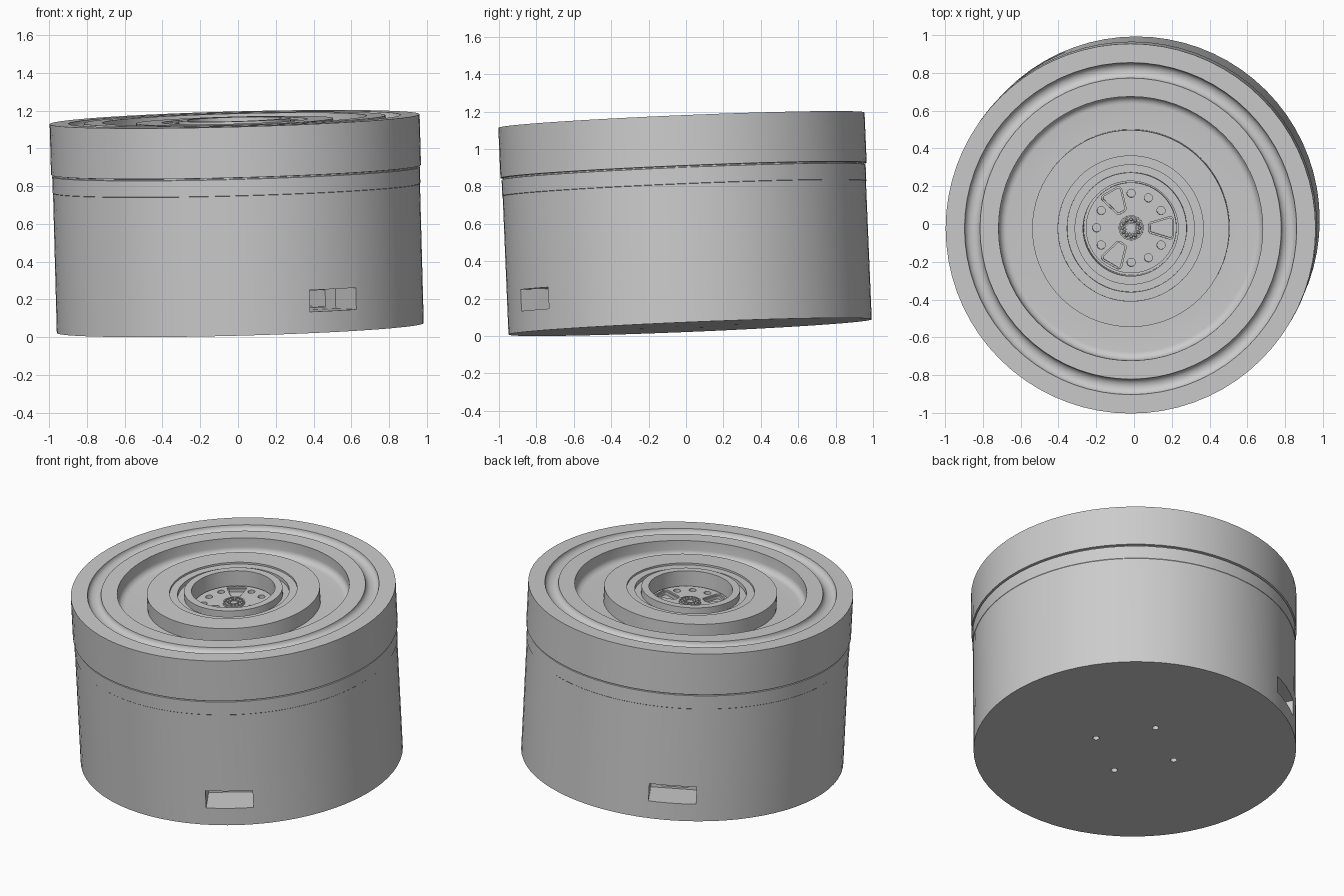
import bpy, bmesh
from math import cos, sin, pi, radians
from mathutils import Matrix, Vector

cube = bpy.data.objects.get("Cube")
if cube:
    bpy.data.objects.remove(cube)

grey = bpy.data.materials.new("plain grey")
grey.use_nodes = True
grey.diffuse_color = (0.6, 0.6, 0.6, 1)
grey.node_tree.nodes["Principled BSDF"].inputs["Base Color"].default_value = (0.6, 0.6, 0.6, 1)

SIDES = 72
H = 1.107          # housing height along its own axis
FLOOR = H - 0.13   # floor of the central well


def make(name, bm):
    bmesh.ops.recalc_face_normals(bm, faces=bm.faces)
    mesh = bpy.data.meshes.new(name)
    bm.to_mesh(mesh)
    bm.free()
    mesh.materials.append(grey)
    obj = bpy.data.objects.new(name, mesh)
    bpy.context.collection.objects.link(obj)
    return obj


def lathe(name, profile, sides=SIDES):
    """Solid of revolution; the profile starts and ends on the axis."""
    bm = bmesh.new()
    rings = []
    for r, z in profile:
        if r == 0:
            rings.append([bm.verts.new((0, 0, z))] * sides)
        else:
            rings.append([bm.verts.new((r * cos(2 * pi * i / sides), r * sin(2 * pi * i / sides), z))
                          for i in range(sides)])
    for a, b in zip(rings, rings[1:]):
        for i in range(sides):
            j = (i + 1) % sides
            bm.faces.new(dict.fromkeys((a[i], a[j], b[j], b[i])))
    return make(name, bm)


def prism(name, outline, z0, z1):
    """Upright prism over a 2D outline."""
    bm = bmesh.new()
    face = bm.faces.new([bm.verts.new((x, y, z0)) for x, y in outline])
    top = bmesh.ops.extrude_face_region(bm, geom=[face])["geom"]
    bmesh.ops.translate(bm, vec=(0, 0, z1 - z0),
                        verts=[v for v in top if isinstance(v, bmesh.types.BMVert)])
    return make(name, bm)


def circle(cx, cy, r, n=16):
    return [(cx + r * cos(2 * pi * i / n), cy + r * sin(2 * pi * i / n)) for i in range(n)]


def turn(points, angle):
    c, s = cos(angle), sin(angle)
    return [(x * c - y * s, x * s + y * c) for x, y in points]


def cut(obj, cutters):
    """Subtract the cutters one after another and bake the result."""
    for c in cutters:
        c.hide_render = True
        mod = obj.modifiers.new("cut", 'BOOLEAN')
        mod.operation, mod.solver, mod.object = 'DIFFERENCE', 'EXACT', c
    bpy.context.view_layer.update()
    baked = bpy.data.meshes.new_from_object(obj.evaluated_get(bpy.context.evaluated_depsgraph_get()))
    obj.modifiers.clear()
    obj.data = baked
    for c in cutters:
        bpy.data.objects.remove(c)


def channel(r_out, r_in, depth, steps=10):
    """Half-round groove between two radii of the top face."""
    mid, half = (r_out + r_in) / 2, (r_out - r_in) / 2
    return [(mid + half * cos(pi * i / steps), H - depth * sin(pi * i / steps))
            for i in range(steps + 1)]


# Housing: side with a seam, then the concentric rings of the top
side = [(0, 0), (0.972, 0), (0.972, 0.74), (0.974, 0.742), (0.974, 0.828),
        (0.966, 0.83), (0.966, 0.836), (0.98, 0.838), (0.98, H)]
gutter = [(0.70, H)] + [(0.70 - 0.042 * (1 - cos(a)), H - 0.06 - 0.042 * sin(a))
                        for a in [pi / 2 * i / 6 for i in range(7)]]
inner = [(0.522, H - 0.102), (0.522, H - 0.008), (0.385, H - 0.008), (0.385, H - 0.02),
         (0.337, H - 0.02), (0.337, H - 0.045), (0.297, H - 0.045), (0.297, H),
         (0.252, H), (0.252, FLOOR), (0, FLOOR)]
housing = lathe("housing", side + channel(0.88, 0.798, 0.035) + gutter + inner)

cutters = []
# Side ports on opposite sides, each with a narrower socket behind
for angle in (radians(-59), radians(121)):
    for half_width, reach, z0, z1 in ((0.143, 0.75, 0.113, 0.228), (0.08, 0.45, 0.125, 0.215)):
        box = [(reach, -half_width), (1.2, -half_width), (1.2, half_width), (reach, half_width)]
        cutters.append(prism("port_cutter", turn(box, angle), z0, z1))
# Screw holes underneath
for k in range(4):
    a = radians(-12 + 90 * k)
    cutters.append(prism("screw_hole_cutter", circle(0.265 * cos(a), 0.265 * sin(a), 0.02), -0.1, 0.06))
cut(housing, cutters)

# Perforated plate in the well
plate = lathe("well_plate", [(0, FLOOR - 0.01), (0.24, FLOOR - 0.01), (0.24, FLOOR + 0.035), (0, FLOOR + 0.035)])
cutters = []
for k in range(12):
    a = radians(30 * k)
    if k % 4:
        hole = circle(0.183 * cos(a), 0.183 * sin(a), 0.022)
        cutters.append(prism("round_hole_cutter", hole, FLOOR + 0.005, FLOOR + 0.1))
        continue
    # Rounded triangular windows with a stepped lip
    for radius, z0 in ((0.02, FLOOR + 0.025), (0.011, FLOOR + 0.005)):
        corners = ((0.112, 0, 0.5), (0.205, 0.04, 0.25), (0.205, -0.04, 0.25))
        corners = ((0.112, -0.012), (0.205, -0.04), (0.205, 0.04), (0.112, 0.012))
        arcs = (180, 270, 0, 90)
        outline = []
        for (x, y), start in zip(corners, arcs):
            for i in range(5):
                t = radians(start + 22.5 * i)
                outline.append((x + radius * cos(t), y + radius * sin(t)))
        cutters.append(prism("window_cutter", turn(outline, a), z0, FLOOR + 0.1))
cut(plate, cutters)

# Hub: bearing cup, ball ring and shaft
P = FLOOR + 0.035
hub = lathe("bearing_cup", [(0, P - 0.005), (0.066, P - 0.005), (0.066, P + 0.012), (0.058, P + 0.012),
                            (0.058, P + 0.002), (0.032, P + 0.002), (0.032, P + 0.012),
                            (0.024, P + 0.012), (0.024, P + 0.004), (0, P + 0.004)], 36)
bm = bmesh.new()
for k in range(12):
    a = radians(30 * k)
    bmesh.ops.create_uvsphere(bm, u_segments=10, v_segments=6, radius=0.01,
                              matrix=Matrix.Translation((0.045 * cos(a), 0.045 * sin(a), P + 0.006)))
balls = make("bearing_balls", bm)

# Lean the whole assembly slightly and shade it
lean = Vector((0, 0, 1)).rotation_difference(Vector((-0.027, -0.042, 1))).to_matrix().to_4x4()
for obj in (housing, plate, hub, balls):
    obj.matrix_world = Matrix.Translation((0.012, 0.022, 0.0485)) @ lean
    bpy.ops.object.select_all(action='DESELECT')
    obj.select_set(True)
    bpy.context.view_layer.objects.active = obj
    bpy.ops.object.shade_smooth_by_angle(angle=radians(30))
